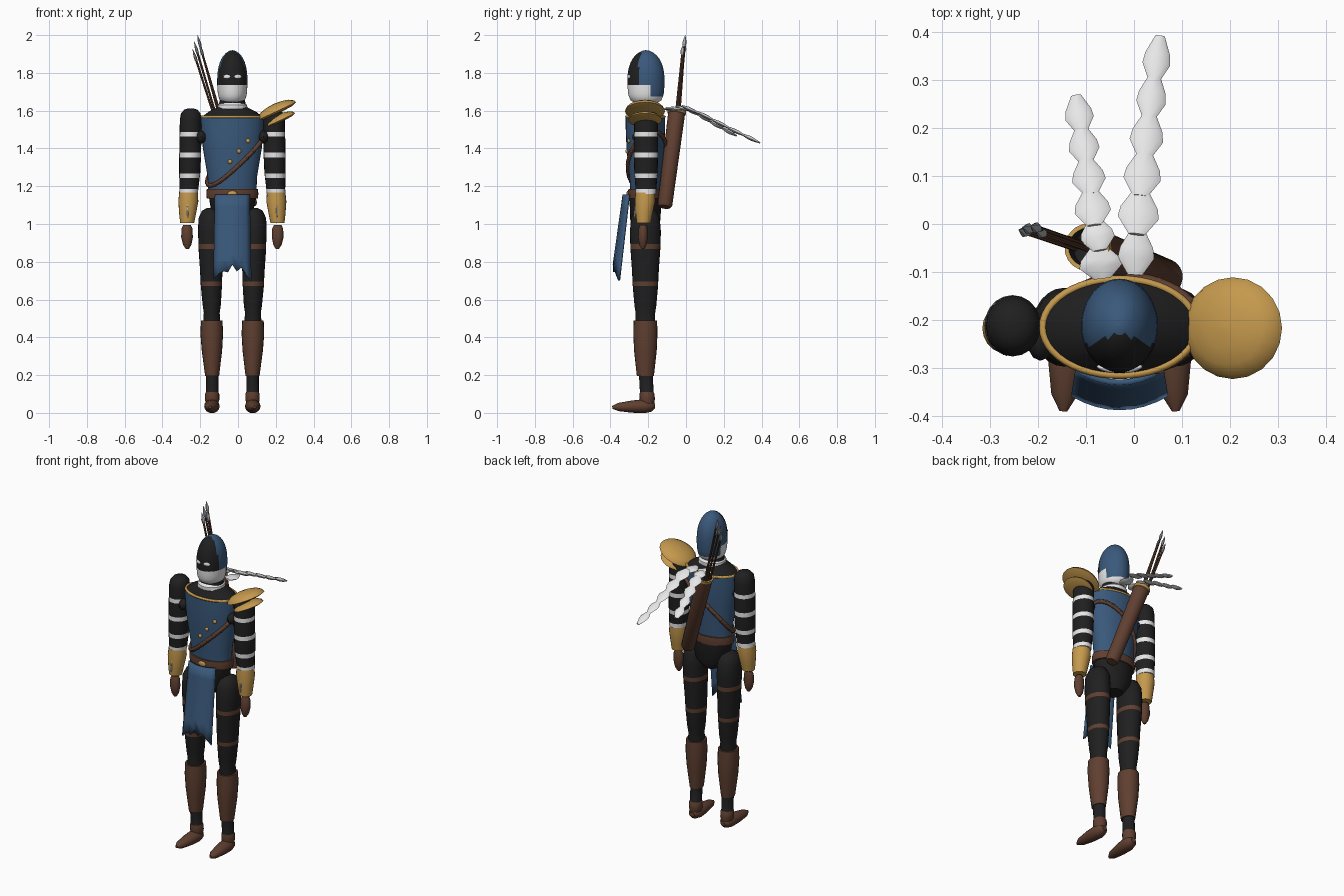
import bpy, bmesh, math
from mathutils import Vector, Matrix, Euler

if "Cube" in bpy.data.objects:
    bpy.data.objects.remove(bpy.data.objects["Cube"])

CX, CY = -0.03, -0.215          # body axis
COLOURS = {
    "black": (0.014, 0.014, 0.015), "blue": (0.042, 0.1, 0.2), "gold": (0.56, 0.32, 0.075),
    "brown": (0.115, 0.05, 0.03), "white": (0.8, 0.8, 0.8), "steel": (0.38, 0.4, 0.42),
}
MATS = {}
for n, c in COLOURS.items():
    MATS[n] = bpy.data.materials.new(n)
    MATS[n].diffuse_color = (*c, 1)
INDEX = list(COLOURS)


def finish(name, bm):
    """Turn a bmesh into a smooth-by-angle object carrying all the colours."""
    bmesh.ops.recalc_face_normals(bm, faces=bm.faces)
    me = bpy.data.meshes.new(name)
    bm.to_mesh(me)
    bm.free()
    for n in INDEX:
        me.materials.append(MATS[n])
    ob = bpy.data.objects.new(name, me)
    bpy.context.collection.objects.link(ob)
    bpy.ops.object.select_all(action='DESELECT')
    ob.select_set(True)
    bpy.context.view_layer.objects.active = ob
    bpy.ops.object.shade_smooth_by_angle(angle=math.radians(40))
    return ob


def loft(name, rings, bands, segs=20, matrix=None):
    """Elliptical rings (x, y, z, rx, ry); bands gives the colour between rings."""
    bm = bmesh.new()
    loops = []
    for x, y, z, rx, ry in rings:
        loops.append([bm.verts.new((x + rx * math.cos(t), y + ry * math.sin(t), z))
                      for t in (2 * math.pi * i / segs for i in range(segs))])
    if isinstance(bands, str):
        bands = [bands] * (len(rings) - 1)
    for a, b, m in zip(loops, loops[1:], bands):
        for i in range(segs):
            j = (i + 1) % segs
            bm.faces.new((a[i], a[j], b[j], b[i])).material_index = INDEX.index(m)
    bm.faces.new(loops[0]).material_index = INDEX.index(bands[0])
    bm.faces.new(loops[-1]).material_index = INDEX.index(bands[-1])
    if matrix:
        bm.transform(matrix)
    return finish(name, bm)


def ball(name, loc, radii, mat, rot=(0, 0, 0), segs=20, rows=12):
    bm = bmesh.new()
    bmesh.ops.create_uvsphere(bm, u_segments=segs, v_segments=rows, radius=1)
    bm.transform(Matrix.LocRotScale(Vector(loc), Euler(rot), Vector(radii)))
    for f in bm.faces:
        f.material_index = INDEX.index(mat)
    return finish(name, bm)


def along(a, b):
    """Frame at a with z pointing to b, and the distance."""
    d = Vector(b) - Vector(a)
    return Matrix.Translation(a) @ d.to_track_quat('Z', 'Y').to_matrix().to_4x4(), d.length


def tube(name, pts, radius, mat):
    cu = bpy.data.curves.new(name, 'CURVE')
    cu.dimensions, cu.bevel_depth, cu.bevel_resolution = '3D', radius, 1
    sp = cu.splines.new('POLY')
    sp.points.add(len(pts) - 1)
    for p, q in zip(sp.points, pts):
        p.co = (*q, 1)
    sp.use_cyclic_u = True
    cu.materials.append(MATS[mat])
    ob = bpy.data.objects.new(name, cu)
    bpy.context.collection.objects.link(ob)
    bpy.ops.object.select_all(action='DESELECT')
    ob.select_set(True)
    bpy.context.view_layer.objects.active = ob
    bpy.ops.object.convert(target='MESH')


# Torso, shoulders and neck
BODY = [(1.18, .128, .08), (1.25, .131, .085), (1.4, .156, .1), (1.5, .165, .104), (1.57, .167, .104)]


def body_radii(z):
    for (z0, a0, b0), (z1, a1, b1) in zip(BODY, BODY[1:]):
        if z <= z1:
            t = (z - z0) / (z1 - z0)
            return a0 + t * (a1 - a0), b0 + t * (b1 - b0)
    return BODY[-1][1:]


loft("tunic", [(CX, CY, *r) for r in BODY], "blue", 32)
loft("shoulders", [(CX, CY, 1.565, .163, .1), (CX, CY, 1.595, .125, .085), (CX, CY, 1.62, .075, .065),
                   (CX, CY, 1.68, .06, .06)], "black", 32)
circle = [2 * math.pi * i / 48 for i in range(48)]
tube("neckline_trim", [(CX + .16 * math.cos(t), CY + .1 * math.sin(t), 1.568) for t in circle], .008, "gold")

# Bandolier around the torso, with coat studs
strap = []
for t in circle:
    z = 1.345 + .125 * math.cos(t) + .065 * math.sin(t)
    rx, ry = body_radii(z)
    strap.append((CX + (rx + .003) * math.cos(t), CY + (ry + .003) * math.sin(t), z))
tube("bandolier", strap, .012, "brown")
for i, p in enumerate(strap[::2]):
    ball(f"bandolier_bead_{i}", p, (.013, .013, .013), "brown", segs=8, rows=6)
for x, z in ((.053, 1.44), (.005, 1.385), (-.042, 1.33)):
    rx, ry = body_radii(z)
    y = CY - ry * math.sqrt(1 - ((x - CX) / rx) ** 2)
    ball("coat_stud", (x, y, z), (.012, .01, .012), "gold", segs=10, rows=6)

# Belt, buckle and hips
loft("belt", [(CX, CY, 1.135, .135, .09), (CX, CY, 1.16, .138, .093), (CX, CY, 1.185, .135, .09)], "brown", 32)
ball("buckle", (CX, CY - .092, 1.16), (.025, .008, .016), "gold")
loft("hips", [(CX, CY, .97, .05, .055), (CX, CY, 1.02, .105, .08), (CX, CY, 1.15, .125, .085)], "black", 28)

# Hooded head: hood, mask and jaw wrap coloured by direction and height
HEAD = [(1.64, .6), (1.655, .83), (1.675, .92), (1.69, .96), (1.71, .98), (1.735, 1), (1.77, 1), (1.8, .98),
        (1.83, .92), (1.855, .83), (1.875, .72), (1.89, .6), (1.905, .43), (1.917, .2), (1.92, .03)]
head = loft("hooded_head", [(CX, -.212, z, .08 * s, .098 * s) for z, s in HEAD], "blue", 48)
for f in head.data.polygons:
    c = f.center
    if c.z < 1.735 and (c.y < -.19 or c.z < 1.675):
        f.material_index = INDEX.index("white")
    elif c.y < -.25 + .25 * max(0, c.z - 1.85):
        f.material_index = INDEX.index("black")
for s in (-1, 1):
    ball("eye", (CX + s * .029, -.302, 1.78), (.02, .006, .011), "white", (0, 0, s * .3))
loft("neck_scarf", [(CX, CY, 1.6, .07, .07), (CX, CY, 1.612, .08, .078), (CX, CY, 1.63, .078, .076),
                    (CX, CY, 1.645, .06, .06)], "white", 20)

# Scarf tails: chains of flattened faceted segments (x, y, z, half width)
TAILS = (
    ((-.07, -.08, 1.61, .045), (-.077, -.022, 1.612, .036), (-.087, .035, 1.595, .038),
     (-.095, .1, 1.56, .035), (-.105, .165, 1.522, .032), (-.115, .23, 1.487, .03)),
    ((.005, -.058, 1.61, .038), (.01, .025, 1.605, .043), (.018, .105, 1.57, .039),
     (.027, .185, 1.53, .035), (.037, .265, 1.49, .031), (.048, .345, 1.452, .029)))
for chain in TAILS:
    for i, (x, y, z, w) in enumerate(chain):
        j = min(i, len(chain) - 2)
        d = Vector(chain[j + 1][:3]) - Vector(chain[j][:3])
        h = d.length * .58
        m, _ = along(Vector((x, y, z)) - d.normalized() * h, Vector((x, y, z)))
        m = m @ Matrix.Rotation(0, 4, 'Z')
        loft("scarf_tail", [(0, 0, 0, w * .4, .005), (0, 0, h * .75, w, .011), (0, 0, h * 1.2, w * .9, .01),
                            (0, 0, h * 2, w * .35, .004)], "white", 8, m)

# Limbs, built on both sides of the body axis
for s, side in ((-1, "right"), (1, "left")):
    def X(d):
        return CX + s * d

    # Arm with pale wraps
    arm = [(1.612, .22, .015), (1.605, .22, .035), (1.585, .22, .052), (1.55, .221, .057), (1.488, .222, .057),
           (1.464, .222, .058), (1.378, .223, .058), (1.352, .224, .058), (1.268, .226, .056),
           (1.243, .227, .054), (1.185, .23, .05), (1.16, .232, .05)]
    loft(side + "_arm", [(X(d), -.212, z, r, r * 1.1) for z, d, r in arm],
         ["black"] * 4 + ["white", "black"] * 3 + ["white"])
    ball(side + "_armhole", (X(.165), -.235, 1.46), (.03, .05, .035), "black", segs=12, rows=8)
    # Bracer, lace and hand
    loft(side + "_bracer", [(X(.232), -.216, 1.168, .049, .052), (X(.233), -.217, 1.12, .053, .054),
                            (X(.237), -.222, 1.05, .044, .044), (X(.239), -.224, 1.005, .037, .037)], "gold")
    ball(side + "_lace", (X(.236), -.267, 1.08), (.004, .006, .05), "white", (-.12, 0, 0), 8, 6)
    loft(side + "_hand", [(X(.24), -.226, .995, .02, .018), (X(.24), -.227, .975, .029, .024),
                          (X(.24), -.228, .93, .031, .026), (X(.239), -.228, .89, .022, .02),
                          (X(.238), -.228, .867, .008, .008)], "brown", 14)
    # Leg with straps
    leg = [(1.085, .114, .02, .025), (1.07, .115, .046, .055), (1.03, .116, .063, .076), (.96, .116, .066, .082),
           (.893, .115, .064, .08), (.868, .115, .064, .079), (.77, .112, .06, .072), (.695, .111, .057, .068),
           (.672, .111, .056, .067), (.57, .109, .048, .058), (.53, .109, .042, .052), (.47, .109, .046, .052)]
    loft(side + "_leg", [(X(d), CY, z, rx, ry) for z, d, rx, ry in leg],
         ["black"] * 4 + ["brown"] + ["black"] * 2 + ["brown"] + ["black"] * 3, 24)
    # Boot, ankle and foot
    loft(side + "_boot", [(X(.109), CY, .488, .057, .062), (X(.109), CY, .42, .06, .064),
                          (X(.108), CY, .33, .054, .06), (X(.107), CY, .195, .037, .045)], "brown")
    loft(side + "_ankle", [(X(.107), -.212, .2, .033, .037), (X(.107), -.208, .11, .033, .036),
                           (X(.107), -.206, .1, .038, .04), (X(.107), -.205, .07, .038, .04),
                           (X(.107), -.205, .04, .03, .035)], ["black", "brown", "brown", "brown"], 16)
    m, length = along((X(.105), -.165, .037), (X(.117), -.39, .03))
    loft(side + "_foot", [(0, 0, length * t, a, b) for t, a, b in
                          ((0, .016, .014), (.08, .032, .03), (.25, .041, .037), (.55, .037, .032),
                           (.85, .027, .022), (1, .008, .008))], "brown", 16, m)

# Stacked shoulder plates on one side, rising outward
for i, (x, z, r, ry, h) in enumerate(((.206, 1.597, .113, .106, .042), (.225, 1.55, .086, .09, .032))):
    m = Matrix.Translation((x, -.217, z)) @ Matrix.Rotation(math.radians(-25), 4, 'Y')
    loft(f"shoulder_plate_{i}", [(0, 0, k * h, r * q, ry * q) for k, q in
                                 ((-.3, .3), (-.22, .75), (0, 1), (.35, .93), (.7, .72), (.92, .4), (1, .05))],
         "gold", 20, m)

# Front cloth with a torn hem
HEM = (.71, .735, .75, .745, .785, .75, .77, .73, .70)
bm = bmesh.new()
grid = []
for r in range(7):
    v = r / 6
    row = []
    for c, hem in enumerate(HEM):
        u = c / 4 - 1
        row.append(bm.verts.new((CX + u * (.09 + .008 * v), -.33 - .052 * v + .028 * u * u, 1.155 + (hem - 1.155) * v)))
    grid.append(row)
for a, b in zip(grid, grid[1:]):
    for i in range(len(HEM) - 1):
        bm.faces.new((a[i], a[i + 1], b[i + 1], b[i])).material_index = INDEX.index("blue")
cloth = finish("front_cloth", bm)
mod = cloth.modifiers.new("thickness", 'SOLIDIFY')
mod.thickness, mod.offset = .012, 0

# Quiver and arrows on the back
bottom, top = Vector((.068, -.113, 1.09)), Vector((-.098, -.048, 1.6))
m, L = along(bottom, top)
loft("quiver", [(0, 0, 0, .03, .03), (0, 0, .012, .039, .039), (0, 0, L - .02, .045, .045),
                (0, 0, L - .018, .049, .049), (0, 0, L, .049, .049), (0, 0, L, .04, .04), (0, 0, L - .03, .038, .038)],
     ["brown", "brown", "gold", "gold", "gold", "black"], 20, m)
for i, (base, tip) in enumerate((((-.085, -.05, 1.52), (-.215, -.004, 2.0)), ((-.1, -.04, 1.52), (-.232, -.007, 1.965)),
                                 ((-.075, -.06, 1.52), (-.205, -.014, 1.955)), ((-.11, -.055, 1.52), (-.24, -.012, 1.925)))):
    m, L = along(base, tip)
    loft(f"arrow_{i}", [(0, 0, 0, .006, .006), (0, 0, L - .065, .006, .006), (0, 0, L - .06, .008, .008),
                        (0, 0, L - .04, .012, .008), (0, 0, L, .001, .001)],
         ["brown", "steel", "steel", "steel"], 8, m)

for m in bpy.data.materials:
    if m.users and not m.is_grease_pencil:
        m.use_nodes = True
        m.node_tree.nodes["Principled BSDF"].inputs["Base Color"].default_value = m.diffuse_color
